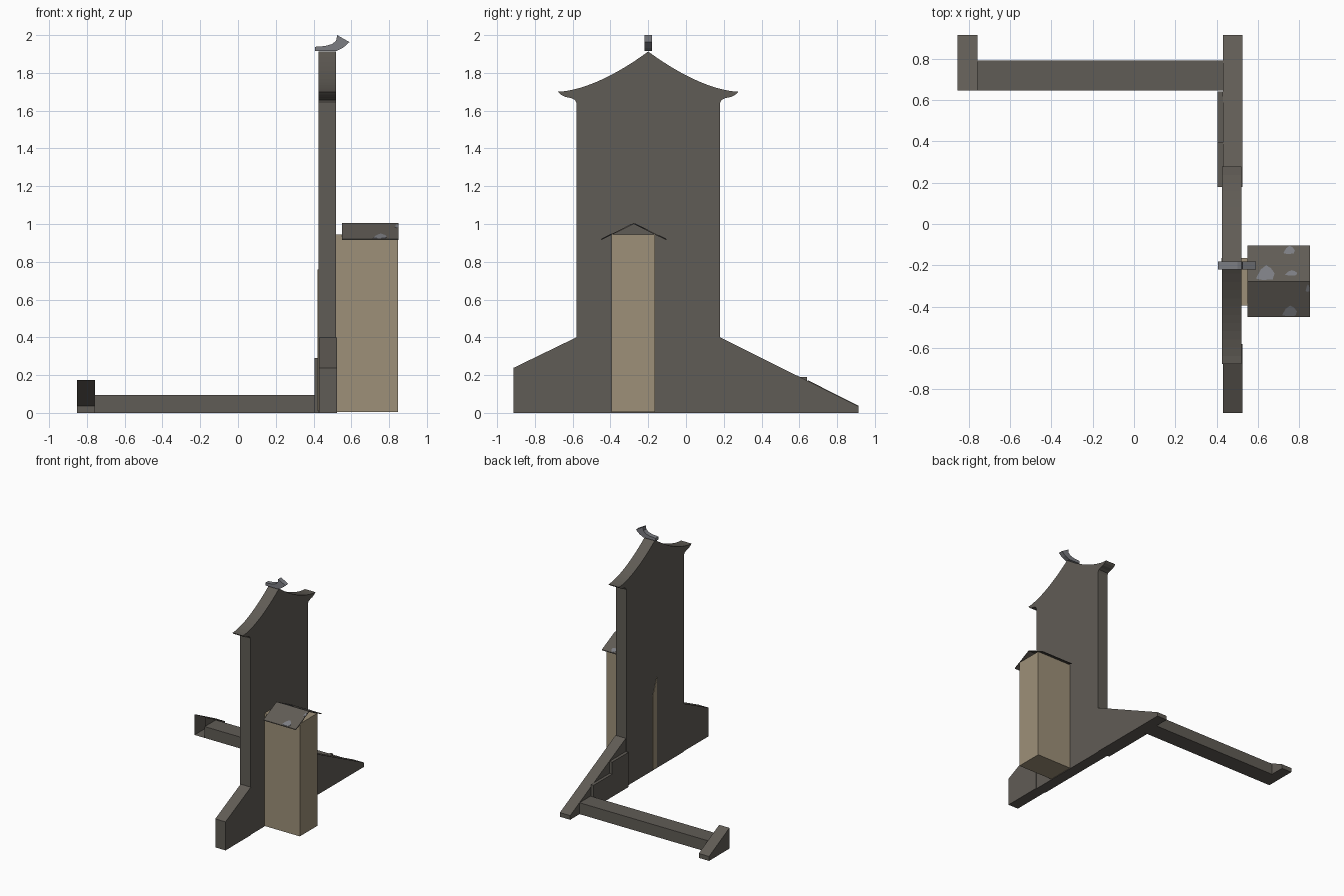
import bpy
import bmesh
from mathutils import Vector

cube = bpy.data.objects.get("Cube")
if cube:
    bpy.data.objects.remove(cube, do_unlink=True)


def material(name, rgb):
    mat = bpy.data.materials.new(name)
    mat.use_nodes = True
    mat.diffuse_color = (*rgb, 1)
    mat.node_tree.nodes["Principled BSDF"].inputs["Base Color"].default_value = (*rgb, 1)
    return mat


stone = material("dark stone", (0.118, 0.107, 0.092))
tan = material("tan plaster", (0.34, 0.28, 0.19))
slate = material("grey slate", (0.2, 0.205, 0.225))


def add_object(name, bm, mat):
    mesh = bpy.data.meshes.new(name)
    bm.to_mesh(mesh)
    bm.free()
    mesh.materials.append(mat)
    obj = bpy.data.objects.new(name, mesh)
    bpy.context.collection.objects.link(obj)
    return obj


def prism(name, outline, start, depth, mat, open_below=None):
    """Extrude an outline by a vector; optionally drop the face at the lowest y."""
    bm = bmesh.new()
    face = bm.faces.new([bm.verts.new(start(p)) for p in outline])
    out = bmesh.ops.extrude_face_region(bm, geom=[face], use_keep_orig=True)
    moved = [v for v in out["geom"] if isinstance(v, bmesh.types.BMVert)]
    bmesh.ops.translate(bm, verts=moved, vec=depth)
    bmesh.ops.recalc_face_normals(bm, faces=bm.faces)
    if open_below is not None:
        gone = [f for f in bm.faces if all(v.co.y < open_below for v in f.verts)]
        bmesh.ops.delete(bm, geom=gone, context="FACES")
    return add_object(name, bm, mat)


def along_x(name, outline, x0, x1, mat, **extra):
    return prism(name, outline, lambda p: (x0, p[0], p[1]), Vector((x1 - x0, 0, 0)), mat, **extra)


def box(name, x0, x1, y0, y1, z0, z1, mat):
    return along_x(name, [(y0, z0), (y1, z0), (y1, z1), (y0, z1)], x0, x1, mat)


# Tall gable wall with sweeping eaves, mirrored about its centre line
MID = -0.2
steps = 12
half = [(0.38, 0), (0.38, 1.64), (0.388, 1.657), (0.41, 1.667), (0.44, 1.673), (0.462, 1.685)]
for i in range(steps):
    t = i / steps
    half.append((0.478 * (1 - t), 1.70 + 0.213 * t ** 1.65))
outline = [(MID + d, z) for d, z in half] + [(MID, 1.913)]
outline += [(MID - d, z) for d, z in reversed(half)]
along_x("gable_wall", outline, 0.425, 0.52, stone)

# Sloping buttresses at the foot of the wall
along_x("front_buttress", [(-0.914, 0), (-0.58, 0), (-0.58, 0.4), (-0.914, 0.238)], 0.43, 0.525, stone)
along_x("back_ramp", [(0.18, 0), (0.914, 0), (0.914, 0.035), (0.18, 0.4)], 0.43, 0.525, stone)

# Stepped footing beside the ramp
along_x("stepped_footing", [(0.18, 0), (0.64, 0), (0.64, 0.19), (0.395, 0.19), (0.395, 0.29), (0.18, 0.29)],
        0.405, 0.43, stone)

# Low beam and its hollow wedge end
box("low_beam", -0.76, 0.43, 0.645, 0.79, 0, 0.095, stone)
along_x("end_wedge", [(0.645, 0), (0.914, 0), (0.914, 0.037), (0.645, 0.173)],
        -0.853, -0.758, stone, open_below=0.7)

# Side shaft against the wall, with a sliver showing through
box("side_shaft", 0.45, 0.848, -0.395, -0.165, 0.005, 0.945, tan)
along_x("shaft_sliver", [(-0.165, 0.01), (-0.22, 0.01), (-0.22, 0.76), (-0.165, 0.62)], 0.422, 0.426, tan)

# Thin pitched roof over the shaft
RIDGE, EAVE, RUN = 1.005, 0.92, 0.173
ROOF_Y = -0.277
along_x("shaft_roof", [(ROOF_Y - RUN, EAVE), (ROOF_Y, RIDGE), (ROOF_Y + RUN, EAVE),
                       (ROOF_Y + RUN, EAVE - 0.006), (ROOF_Y, RIDGE - 0.006), (ROOF_Y - RUN, EAVE - 0.006)],
        0.55, 0.85, stone)

# Worn slate patches lying on the roof
patch_shape = [(-1, -0.8), (-0.3, -1), (0.8, -0.9), (1, -0.1), (0.6, 0.6), (0.1, 1), (-0.5, 0.4)]
patches = [(0.635, -0.235, 0.045, 0.036), (0.75, -0.125, 0.028, 0.02), (0.76, -0.236, 0.03, 0.013),
           (0.752, -0.42, 0.036, 0.026), (0.84, -0.31, 0.01, 0.018)]
for n, (cx, cy, rx, ry) in enumerate(patches):
    def on_roof(p):
        y = cy + p[1] * ry
        return (cx + p[0] * rx, y, RIDGE - abs(y - ROOF_Y) * (RIDGE - EAVE) / RUN - 0.002)
    prism(f"roof_patch_{n + 1}", patch_shape, on_roof, Vector((0, 0, 0.004)), slate)

# Curled finial on the gable peak
finial = [(0.407, 1.915), (0.52, 1.915), (0.555, 1.932), (0.59, 1.963), (0.525, 2.0),
          (0.52, 1.972), (0.5, 1.953), (0.46, 1.942), (0.407, 1.938)]
prism("peak_finial", finial, lambda p: (p[0], -0.219, p[1]), Vector((0, 0.038, 0)), slate)
